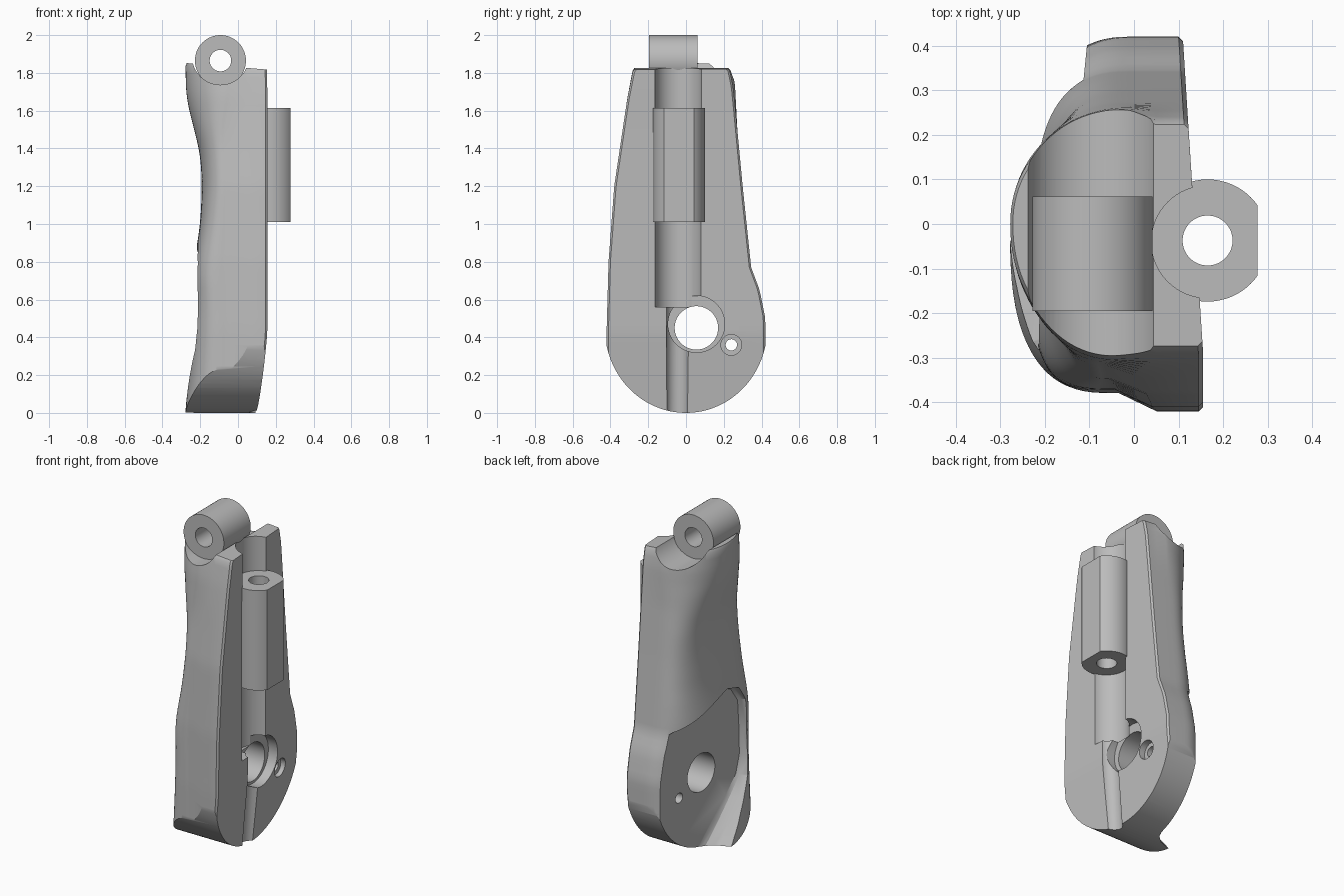
import bpy, bmesh, math
from mathutils import Vector

cube = bpy.data.objects.get("Cube")
if cube:
    bpy.data.objects.remove(cube, do_unlink=True)

grey = bpy.data.materials.new("plain_grey")
grey.use_nodes = True
COLOUR = (0.5, 0.5, 0.5, 1)
grey.diffuse_color = COLOUR
grey.node_tree.nodes["Principled BSDF"].inputs["Base Color"].default_value = COLOUR


def lerp_table(table, t):
    for (a, va), (b, vb) in zip(table, table[1:]):
        if t <= b:
            return va + (vb - va) * max(0, (t - a) / (b - a))
    return table[-1][1]


def loft(name, rings):
    """Closed solid through rings of equal point count."""
    bm = bmesh.new()
    loops = [[bm.verts.new(p) for p in ring] for ring in rings]
    n = len(loops[0])
    for low, high in zip(loops, loops[1:]):
        for i in range(n):
            j = (i + 1) % n
            bm.faces.new((low[i], low[j], high[j], high[i]))
    bm.faces.new(loops[0][::-1])
    bm.faces.new(loops[-1])
    bmesh.ops.recalc_face_normals(bm, faces=bm.faces)
    mesh = bpy.data.meshes.new(name)
    bm.to_mesh(mesh)
    bm.free()
    mesh.materials.append(grey)
    obj = bpy.data.objects.new(name, mesh)
    bpy.context.collection.objects.link(obj)
    return obj


def cylinder(name, axis, start, radius, length, sides=64):
    turn = Vector((0, 0, 1)).rotation_difference(Vector(axis)).to_matrix()
    rings = []
    for h in (0, length):
        ring = []
        for i in range(sides):
            a = math.tau * i / sides
            local = Vector((radius * math.cos(a), radius * math.sin(a), h))
            ring.append(Vector(start) + turn @ local)
        rings.append(ring)
    return loft(name, rings)


def combine(target, cutter, operation="DIFFERENCE"):
    mod = target.modifiers.new("cut", "BOOLEAN")
    mod.operation = operation
    mod.solver = "EXACT"
    mod.object = cutter
    bpy.context.view_layer.objects.active = target
    bpy.ops.object.modifier_apply(modifier=mod.name)
    bpy.data.objects.remove(cutter, do_unlink=True)


# Body: D-shaped sections stacked upwards
DEPTH = [(0, .28), (.35, .248), (.6, .232), (.78, .234), (1, .2), (1.2, .19),
         (1.37, .2), (1.53, .24), (1.67, .275), (1.83, .278)]
FRONT = [(0, .42), (.45, .42), (.8, .41), (1.2, .38), (1.67, .31), (1.83, .28)]
BACK = [(0, .42), (.5, .42), (.65, .39), (.77, .345), (1.2, .3), (1.73, .25), (1.83, .23)]
FRONT_POWER = [(0, 3), (.5, 3.4), (.7, 3.8), (.9, 3.4), (1.2, 2.5), (1.6, 2.1)]
BACK_POWER = [(0, 2.4), (.7, 2.4), (.95, 2.8), (1.35, 2.8), (1.65, 2.1)]
# The rounded side stands back a little from a narrow strip along the front
STEP = [(0, .042), (.8, .04), (1.45, .03), (1.72, 0)]
STRIP = [(0, .055), (.5, .05), (1, .035), (1.5, .015), (1.7, .05)]


def smooth(table, z):
    return sum(lerp_table(table, z + d) for d in (-.06, -.03, 0, .03, .06)) / 5


def section(z):
    depth, strip = smooth(DEPTH, z), smooth(STRIP, z)
    front, back = lerp_table(FRONT, z), lerp_table(BACK, z)
    bulge = .014 * max(0, z - 1.5) / .33
    if z > 1.82:
        front, back, depth = front - .007, back - .007, depth - .006
    drop = .04 * max(0, .42 - z) / .42

    def face(y):
        return .155 - .0625 * (y + .3) * (y > -.3) - drop
    c = .01
    ring = [(face(-front) - c, -front), (face(-front), c - front),
            (face(back), back - c), (face(back) - c, back), (.05, back)]
    steps = 48
    for i in range(steps + 1):
        a = math.pi * i / steps
        rear = a < math.pi / 2
        side = back + bulge if rear else front - smooth(STEP, z)
        n = lerp_table(BACK_POWER if rear else FRONT_POWER, z)
        u, v = math.cos(a), math.sin(a)
        y = side * math.copysign(abs(u) ** (2 / n), u)
        base = -.01 if rear else strip - .085
        ring.append((base - (depth + base) * max(v, 0) ** (2 / n), y))
    ring.append((strip, -front))
    # The top end slopes down towards the flat face
    slope = .08 * max(0, z - 1.6) / .23
    return [(x, y, z - slope * x) for x, y in ring]


levels = [-.05 + 1.865 * i / 50 for i in range(51)] + [1.83]
body = loft("lever_body", [section(z) for z in levels])

# Rounded lower end
arc = [(.43 * math.cos(a), .45 + .45 * math.sin(a))
       for a in (math.pi + math.pi * i / 48 for i in range(49))]
arc += [(.43, 2.2), (-.43, 2.2)]
combine(body, loft("end_round", [[(x, y, z) for y, z in arc] for x in (-.6, .6)]), "INTERSECT")

# Slightly tilted recess in the lower outer side, leaving a thin lip along the front
pocket = [(.6, -.2), (.12, -.2), (.07, .01), (-.05, .13), (-.15, .24), (-.235, .34), (-.265, .45),
          (-.262, .6), (-.25, .78), (-.19, .87), (-.08, .9), (.1, .85), (.6, .68)]
rings = []
for x, grow, lean in ((-.14, 1, 0), (-.155, 1.025, .08), (-.2, 1.05, .16), (-.34, 1.08, .26)):
    rings.append([(x + .1 * (y - .055),
                   .15 + (y - .15) * grow - lean * max(0, .4 - z),
                   .5 + (z - .5) * grow) for y, z in pocket])
combine(body, loft("pocket_cutter", rings))

# Channel along the flat face, with a narrow groove running on to the lower end
combine(body, cylinder("channel_cutter", (0, 0, 1), (.165, -.04, .56), .126, 2))
combine(body, cylinder("groove_cutter", (.06, 0, 1), (.115, -.045, -.1), .06, .75, 48))

# Pivot hole and small hole, both counterbored
for y, z, hole, bore, depth in ((.055, .45, .115, .15, .06), (.24, .36, .03, .055, .04)):
    combine(body, cylinder("hole_cutter", (1, 0, 0), (-.6, y, z), hole, 1.2))
    rise = .02 if hole > .1 else 0
    combine(body, cylinder("bore_cutter", (1, 0, 0), (.12 - depth, y, z + rise), bore, .5))

# Cradle under the top eye
combine(body, cylinder("cradle_cutter", (0, 1, 0), (-.093, -.6, 1.887), .15, 1.2))

# Top eye
eye = cylinder("top_eye", (0, 1, 0), (-.093, -.195, 1.865), .135, .257)
combine(eye, cylinder("eye_cutter", (0, 1, 0), (-.093, -.6, 1.865), .057, 1.2))

# Guide tube with one flat side
tube = cylinder("guide_tube", (0, 0, 1), (.165, -.037, 1.01), .137, .605)
combine(tube, cylinder("tube_cutter", (0, 0, 1), (.165, -.037, .5), .056, 1.5))
flat = [(.277, -.5), (.6, -.5), (.6, .5), (.277, .5)]
combine(tube, loft("flat_cutter", [[(x, y, z) for x, y in flat] for z in (.5, 2)]))

# Smooth shading with crisp edges
for obj in (body, eye, tube):
    bpy.ops.object.select_all(action="DESELECT")
    obj.select_set(True)
    bpy.context.view_layer.objects.active = obj
    bpy.ops.object.shade_smooth_by_angle(angle=math.radians(28))
